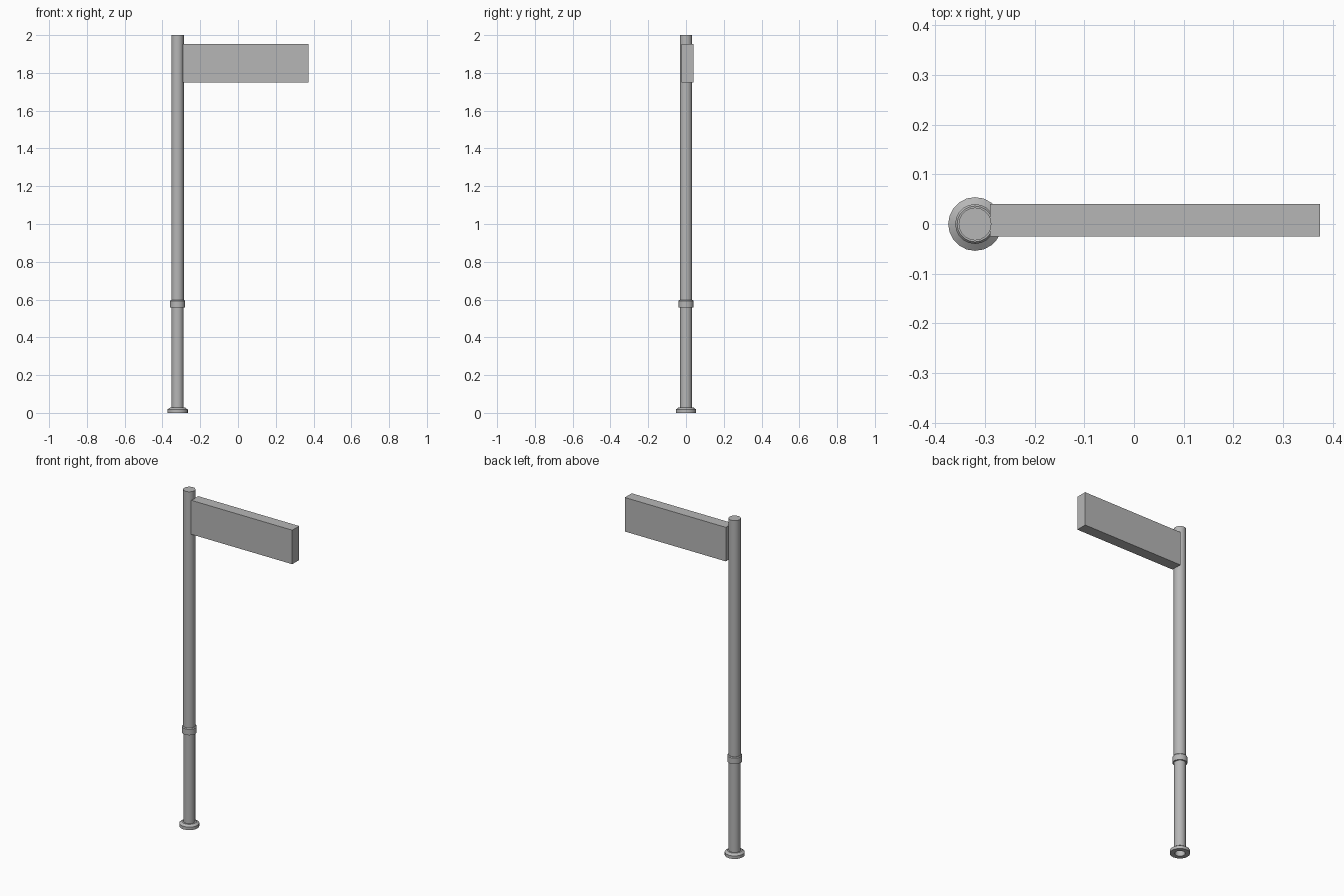
import bpy
import bmesh
import math
from mathutils import Matrix, Vector

if "Cube" in bpy.data.objects:
    bpy.data.objects.remove(bpy.data.objects["Cube"], do_unlink=True)

POLE_X = -0.32
SIDES = 20

grey = bpy.data.materials.new("painted grey")
grey.use_nodes = True
grey.diffuse_color = (0.47, 0.47, 0.47, 1)
grey.node_tree.nodes["Principled BSDF"].inputs["Base Color"].default_value = grey.diffuse_color


def finish(name, bm):
    bmesh.ops.recalc_face_normals(bm, faces=bm.faces)
    mesh = bpy.data.meshes.new(name)
    bm.to_mesh(mesh)
    bm.free()
    mesh.materials.append(grey)
    obj = bpy.data.objects.new(name, mesh)
    bpy.context.collection.objects.link(obj)
    return obj


def lathe(name, profile):
    """Spin a closed (radius, height) profile around the pole axis."""
    bm = bmesh.new()
    verts = [bm.verts.new((POLE_X + r, 0, z)) for r, z in profile]
    edges = [bm.edges.new((a, b)) for a, b in zip(verts, verts[1:] + verts[:1])]
    bmesh.ops.spin(bm, geom=verts + edges, cent=(POLE_X, 0, 0), axis=(0, 0, 1),
                   angle=math.tau, steps=SIDES, use_merge=True)
    bmesh.ops.remove_doubles(bm, verts=bm.verts, dist=0.0001)
    obj = finish(name, bm)
    bpy.ops.object.select_all(action="DESELECT")
    obj.select_set(True)
    bpy.context.view_layer.objects.active = obj
    bpy.ops.object.shade_smooth_by_angle(angle=math.radians(35))
    return obj


# Base flange with a sloped shoulder and an open centre
lathe("base_flange", [(0.028, 0), (0.054, 0), (0.054, 0.018), (0.040, 0.028),
                      (0.028, 0.028)])

# Hollow lower tube
lathe("lower_pole", [(0.028, 0.002), (0.032, 0.002), (0.032, 0.57), (0.028, 0.57)])

# Collar joining the two pole sections
lathe("collar", [(0.028, 0.557), (0.040, 0.557), (0.040, 0.592), (0.036, 0.597),
                 (0.028, 0.597)])

# Solid upper pole with a flat top
bm = bmesh.new()
bmesh.ops.create_cone(bm, cap_ends=True, segments=SIDES, radius1=0.033, radius2=0.033,
                      depth=1.42, matrix=Matrix.Translation((POLE_X, 0, 1.29)))
upper = finish("upper_pole", bm)
bpy.ops.object.select_all(action="DESELECT")
upper.select_set(True)
bpy.context.view_layer.objects.active = upper
bpy.ops.object.shade_smooth_by_angle(angle=math.radians(35))

# Sign box mounted on the side of the pole
low, high = Vector((-0.29, -0.025, 1.75)), Vector((0.374, 0.04, 1.952))
bm = bmesh.new()
bmesh.ops.create_cube(bm, size=1, matrix=Matrix.Translation((low + high) / 2)
                      @ Matrix.Diagonal((*(high - low), 1)))
finish("sign_box", bm)
